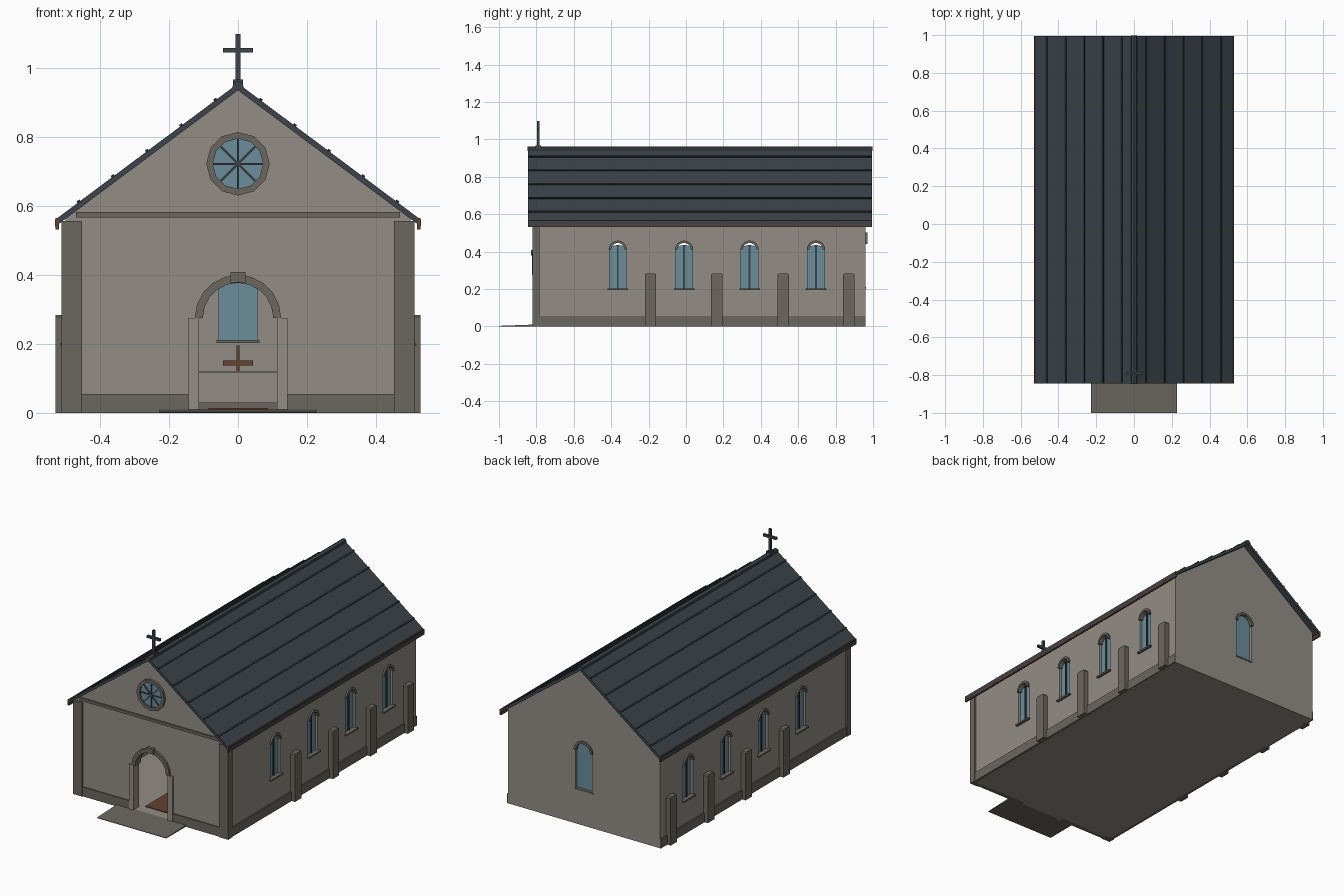
import bpy, bmesh
from math import cos, sin, pi, hypot

if "Cube" in bpy.data.objects:
    bpy.data.objects.remove(bpy.data.objects["Cube"])


def material(name, r, g, b):
    m = bpy.data.materials.new(name)
    m.use_nodes = True
    m.diffuse_color = (r, g, b, 1)
    m.node_tree.nodes["Principled BSDF"].inputs["Base Color"].default_value = (r, g, b, 1)
    return m


WALL = material("warm grey plaster", 0.29, 0.27, 0.235)
STONE = material("dark stone", 0.145, 0.135, 0.112)
ROOF = material("slate blue", 0.045, 0.056, 0.067)
SEAM = material("dark slate", 0.02, 0.024, 0.029)
WOOD = material("brown wood", 0.13, 0.055, 0.03)
GLASS = material("blue glass", 0.145, 0.27, 0.33)


def prism(name, pts, axis, a, b, mat):
    """Extrude a profile (u, z) along x or y from a to b."""
    bm = bmesh.new()
    put = (lambda u, z, d: (d, u, z)) if axis == "x" else (lambda u, z, d: (u, d, z))
    lo = [bm.verts.new(put(u, z, a)) for u, z in pts]
    hi = [bm.verts.new(put(u, z, b)) for u, z in pts]
    bm.faces.new(lo)
    bm.faces.new(hi[::-1])
    for i in range(len(pts)):
        j = (i + 1) % len(pts)
        bm.faces.new((lo[j], lo[i], hi[i], hi[j]))
    bmesh.ops.recalc_face_normals(bm, faces=bm.faces)
    me = bpy.data.meshes.new(name)
    bm.to_mesh(me)
    bm.free()
    if mat:
        me.materials.append(mat)
    ob = bpy.data.objects.new(name, me)
    bpy.context.collection.objects.link(ob)
    return ob


def box(name, x0, x1, y0, y1, z0, z1, mat):
    return prism(name, [(x0, z0), (x1, z0), (x1, z1), (x0, z1)], "y", y0, y1, mat)


def arc(u, z, r, a0=0.0, a1=pi, n=10, squash=1.0):
    return [(u + r * cos(a0 + (a1 - a0) * i / n), z + squash * r * sin(a0 + (a1 - a0) * i / n))
            for i in range(n + 1)]


def band(u, z, r_in, r_out, a0=0.0, a1=pi, n=10):
    return arc(u, z, r_out, a0, a1, n) + arc(u, z, r_in, a0, a1, n)[::-1]


def arched(u, half, z0, spring, squash=1.0):
    return [(u - half, z0), (u + half, z0)] + arc(u, spring, half, squash=squash)


def cut(ob, cutter):
    cutter.hide_render = True
    mod = ob.modifiers.new("cut", "BOOLEAN")
    mod.operation = "DIFFERENCE"
    mod.solver = "EXACT"
    mod.object = cutter
    bpy.context.view_layer.objects.active = ob
    bpy.ops.object.modifier_apply(modifier="cut")
    bpy.data.objects.remove(cutter)


# Main dimensions
HALF, FRONT, BACK = 0.5, -0.81, 0.96
EAVE_X, EAVE_Z, RIDGE = 0.53, 0.56, 0.955
SLOPE = (RIDGE - EAVE_Z) / EAVE_X
WINDOWS = [-0.365, -0.01, 0.34, 0.695]
BUTTRESSES = [-0.19, 0.165, 0.52, 0.87]


def gable(half, z0, top):
    side = top - SLOPE * half
    return [(-half, z0), (half, z0), (half, side), (0, top), (-half, side)]


# Hollow body with door and window openings
body = prism("walls", gable(HALF, 0, 0.938), "y", FRONT, BACK, WALL)
cut(body, prism("inner_space", gable(0.46, 0.01, 0.92), "y", FRONT + 0.04, BACK - 0.04, None))
cut(body, prism("door_opening", arched(0, 0.115, 0.01, 0.275), "y", -0.9, -0.7, None))
cut(body, prism("back_opening", arched(0, 0.055, 0.21, 0.44), "y", 0.9, 1.0, None))
for y in WINDOWS:
    cut(body, prism("window_opening", arched(y, 0.045, 0.2, 0.41), "x", -0.6, 0.6, None))

# Sides: plinth, buttresses, windows, gutters
for s, side in ((1, "left"), (-1, "right")):
    def sx(name, a, b, y0, y1, z0, z1, mat):
        box(side + "_" + name, min(s * a, s * b), max(s * a, s * b), y0, y1, z0, z1, mat)

    sx("plinth", 0.49, 0.507, FRONT, BACK, 0, 0.055, STONE)
    sx("corner_pilaster", 0.452, 0.511, -0.822, -0.783, 0, 0.556, STONE)
    sx("front_plinth", 0.14, 0.46, -0.817, -0.79, 0, 0.055, STONE)
    sx("gutter_board", 0.519, 0.529, -0.845, 0.995, 0.532, 0.565, WOOD)
    for y in BUTTRESSES:
        prism(side + "_buttress", [(y - 0.03, 0), (y + 0.03, 0), (y + 0.03, 0.278), (y + 0.024, 0.284),
                                   (y - 0.024, 0.284), (y - 0.03, 0.278)], "x", s * 0.49, s * 0.529, STONE)
    for y in WINDOWS:
        prism(side + "_window_glass", arched(y, 0.045, 0.2, 0.41, 0.55), "x", s * 0.48, s * 0.486, GLASS)
        prism(side + "_window_arch", band(y, 0.41, 0.036, 0.049), "x", s * 0.47, s * 0.51, STONE)
        sx("window_sill", 0.47, 0.515, y - 0.055, y + 0.055, 0.194, 0.203, STONE)
        sx("window_mullion", 0.476, 0.492, y - 0.005, y + 0.005, 0.2, 0.435, ROOF)

    # Door surround
    sx("door_jamb", 0.113, 0.143, -0.822, -0.77, 0, 0.275, WALL)

    # Raised roof seams running parallel to the ridge
    ln = hypot(1, SLOPE)
    dx, dz = 1 / ln, -SLOPE / ln
    for k in range(5):
        x = 0.065 + 0.099 * k
        z = RIDGE - SLOPE * x
        pts = [(x + t * dx - h * dz, z + t * dz + h * dx)
               for t, h in ((-0.005, -0.003), (0.005, -0.003), (0.005, 0.005), (-0.005, 0.005))]
        prism(side + "_roof_seam", [(s * u, v) for u, v in pts], "y", -0.845, 0.995, SEAM)

# Roof and ridge cap
prism("roof", [(-EAVE_X, EAVE_Z), (0, RIDGE), (EAVE_X, EAVE_Z),
               (EAVE_X, EAVE_Z - 0.02), (0, RIDGE - 0.02), (-EAVE_X, EAVE_Z - 0.02)],
      "y", -0.845, 0.995, ROOF)
prism("ridge_cap", [(-0.017, 0.938), (0.017, 0.938), (0.014, 0.955), (0, 0.963), (-0.014, 0.955)],
      "y", -0.847, 0.997, ROOF)

# Roof cross
box("cross_base", -0.015, 0.015, -0.805, -0.775, 0.945, 0.967, ROOF)
box("cross_post", -0.007, 0.007, -0.797, -0.783, 0.96, 1.098, ROOF)
box("cross_bar", -0.043, 0.043, -0.797, -0.783, 1.044, 1.058, ROOF)

# Front: string course, door arch, keystone, entrance slab
box("string_course", -0.47, 0.47, -0.819, -0.79, 0.566, 0.583, STONE)
prism("door_arch", band(0, 0.275, 0.102, 0.125), "y", -0.823, -0.77, STONE)
box("keystone", -0.022, 0.022, -0.828, -0.78, 0.378, 0.409, STONE)
prism("entrance_slab", [(-1.0, 0), (FRONT, 0), (FRONT, 0.01), (-1.0, 0.003)], "x", -0.228, 0.228, STONE)

# Round front window
ROSE = 0.722
prism("rose_glass", arc(0, ROSE, 0.078, 0, 2 * pi, 12)[:-1], "y", -0.814, -0.80, GLASS)
for i in range(2):
    prism("rose_frame", band(0, ROSE, 0.073, 0.092, i * pi, (i + 1) * pi, 6), "y", -0.823, -0.80, STONE)
for i in range(4):
    c, d = cos(i * pi / 4), sin(i * pi / 4)
    prism("rose_spoke", [(u * c - v * d, ROSE + u * d + v * c) for u, v in
                         ((-0.075, -0.003), (0.075, -0.003), (0.075, 0.003), (-0.075, 0.003))],
          "y", -0.819, -0.80, ROOF)

# Back window
prism("back_window_glass", arched(0, 0.055, 0.21, 0.44), "y", 0.938, 0.944, GLASS)
prism("back_window_arch", band(0, 0.44, 0.048, 0.062), "y", 0.95, 0.97, STONE)
box("back_window_sill", -0.063, 0.063, 0.91, 0.962, 0.203, 0.211, STONE)

# Interior: aisle, dais, altar and altar cross
box("aisle_runner", -0.085, 0.085, -0.75, 0.55, 0.008, 0.014, WOOD)
box("altar_dais", -0.25, 0.25, 0.55, 0.93, 0.005, 0.03, STONE)
box("altar", -0.13, 0.13, 0.68, 0.8, 0.03, 0.115, WALL)
box("altar_top", -0.14, 0.14, 0.67, 0.81, 0.115, 0.122, WALL)
box("altar_cross_post", -0.005, 0.005, 0.735, 0.745, 0.12, 0.195, WOOD)
box("altar_cross_bar", -0.043, 0.043, 0.735, 0.745, 0.138, 0.152, WOOD)
